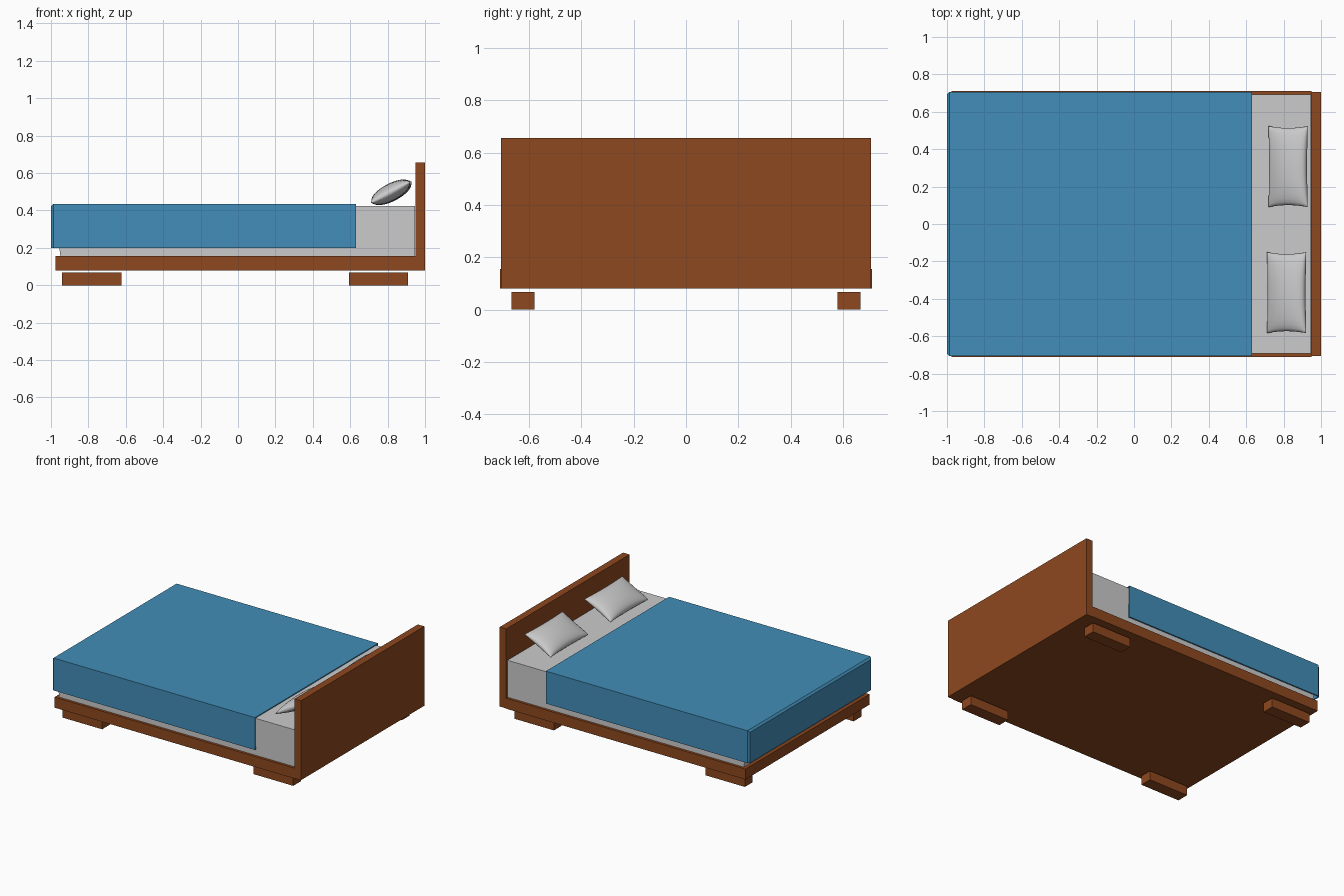
import bpy, bmesh, math
from mathutils import Vector

if "Cube" in bpy.data.objects:
    bpy.data.objects.remove(bpy.data.objects["Cube"])


def material(name, rgb):
    m = bpy.data.materials.new(name)
    m.diffuse_color = (*rgb, 1)
    m.use_nodes = True
    m.node_tree.nodes["Principled BSDF"].inputs["Base Color"].default_value = m.diffuse_color
    return m


WOOD = material("wood", (0.27, 0.065, 0.013))
BLUE = material("blue_fabric", (0.055, 0.27, 0.48))


def finish(bm, name, mat=None):
    bmesh.ops.recalc_face_normals(bm, faces=bm.faces[:])
    mesh = bpy.data.meshes.new(name)
    bm.to_mesh(mesh)
    bm.free()
    ob = bpy.data.objects.new(name, mesh)
    bpy.context.collection.objects.link(ob)
    if mat:
        mesh.materials.append(mat)
    return ob


def box_bm(lo, hi):
    lo, hi = Vector(lo), Vector(hi)
    bm = bmesh.new()
    bmesh.ops.create_cube(bm, size=1)
    for v in bm.verts:
        v.co = (lo + hi) / 2 + v.co * (hi - lo)
    return bm


# wooden base and headboard
finish(box_bm((-0.975, -0.711, 0.08), (0.95, 0.711, 0.156)), "bed_base", WOOD)
finish(box_bm((0.948, -0.707, 0.08), (1.0, 0.707, 0.656)), "headboard", WOOD)

# four block feet
for end, x in (("foot_end", -0.94), ("head_end", 0.593)):
    for side, y in (("left", -0.667), ("right", 0.579)):
        finish(box_bm((x, y, 0), (x + 0.317, y + 0.088, 0.067)),
               f"foot_{end}_{side}", WOOD)

# mattress, tapering in under the blanket at the foot end
bm = box_bm((-0.98, -0.693, 0.156), (0.947, 0.693, 0.424))
for v in bm.verts:
    if v.co.x < 0 and v.co.z < 0.3:
        v.co.x = -0.95
finish(bm, "mattress")

# blanket: thin shell, open below and at the head end, softened foot corners
bm = box_bm((-1.0, -0.706, 0.2), (0.63, 0.706, 0.435))
bmesh.ops.delete(bm, geom=[f for f in bm.faces if f.normal.z < -0.5 or f.normal.x > 0.5],
                 context='FACES')
corner = [e for e in bm.edges if len(e.link_faces) == 2
          and all(v.co.x < -0.9 for v in e.verts)]
bmesh.ops.bevel(bm, geom=corner, offset=0.013, segments=1, affect='EDGES')
blanket = finish(bm, "blanket", BLUE)
if sum(p.normal.z * p.area for p in blanket.data.polygons) < 0:
    blanket.data.flip_normals()
sol = blanket.modifiers.new("thickness", 'SOLIDIFY')
sol.thickness = 0.01
sol.offset = -1


# plump pillow with pinched corners, leaning toward the headboard
def pillow(name, x, y):
    n, a, b, t = 16, 0.119, 0.217, 0.046
    bm = bmesh.new()
    for s in (-1, 1):
        rows = []
        for i in range(n + 1):
            u = math.sin(math.pi / 2 * (2 * i / n - 1))
            row = []
            for j in range(n + 1):
                v = math.sin(math.pi / 2 * (2 * j / n - 1))
                h = max(0, (1 - u * u) * (1 - v * v)) ** 0.42
                row.append(bm.verts.new((a * u * (1 - 0.07 * (1 - v * v)),
                                         b * v * (1 - 0.05 * (1 - u * u)), s * t * h)))
            rows.append(row)
        for i in range(n):
            for j in range(n):
                bm.faces.new((rows[i][j], rows[i + 1][j], rows[i + 1][j + 1], rows[i][j + 1]))
    bmesh.ops.remove_doubles(bm, verts=bm.verts[:], dist=1e-5)
    for f in bm.faces:
        f.smooth = True
    ob = finish(bm, name)
    ob.location = (x, y, 0.497)
    ob.rotation_euler = (0, -math.radians(28), 0)


pillow("pillow_right", 0.824, 0.307)
pillow("pillow_left", 0.816, -0.367)
